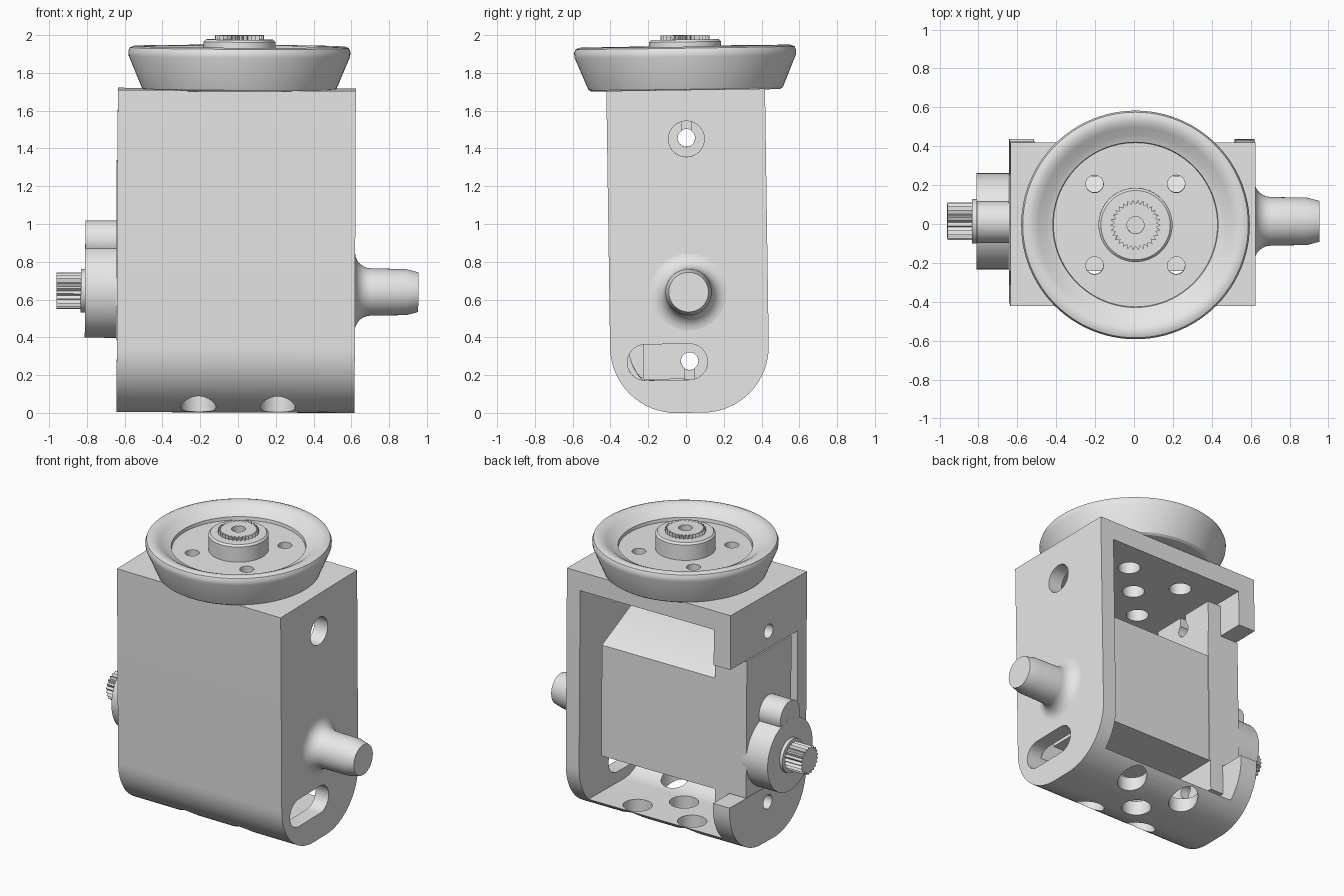
import bpy, bmesh, math
from mathutils import Matrix, Vector

cube = bpy.data.objects.get("Cube")
if cube:
    bpy.data.objects.remove(cube, do_unlink=True)

grey = bpy.data.materials.new("light_grey")
grey.use_nodes = True
grey.diffuse_color = (0.8, 0.8, 0.8, 1)
grey.node_tree.nodes["Principled BSDF"].inputs["Base Color"].default_value = (0.8, 0.8, 0.8, 1)
parts = []


def make(name, bm):
    bmesh.ops.recalc_face_normals(bm, faces=bm.faces)
    mesh = bpy.data.meshes.new(name)
    bm.to_mesh(mesh)
    bm.free()
    mesh.materials.append(grey)
    obj = bpy.data.objects.new(name, mesh)
    bpy.context.collection.objects.link(obj)
    return obj


def prism(name, points, axis, lo, hi):
    """Extrude a flat outline along x (points are y, z), or z (points are x, y)."""
    bm = bmesh.new()
    place = (lambda p, d: (d, p[0], p[1])) if axis == "x" else (lambda p, d: (p[0], p[1], d))
    face = bm.faces.new([bm.verts.new(place(p, lo)) for p in points])
    side = bmesh.ops.extrude_face_region(bm, geom=[face])["geom"]
    step = Vector((hi - lo, 0, 0)) if axis == "x" else Vector((0, 0, hi - lo))
    bmesh.ops.translate(bm, verts=[g for g in side if isinstance(g, bmesh.types.BMVert)], vec=step)
    return make(name, bm)


def lathe(name, profile, axis, centre=(0, 0, 0), steps=72):
    """Spin (radius, height) points round z, or round x."""
    bm = bmesh.new()
    verts = [bm.verts.new((r, 0, h)) for r, h in profile]
    edges = [bm.edges.new(pair) for pair in zip(verts, verts[1:])]
    bmesh.ops.spin(bm, geom=verts + edges, axis=(0, 0, 1), cent=(0, 0, 0),
                   angle=math.tau, steps=steps, use_duplicate=False)
    bmesh.ops.remove_doubles(bm, verts=bm.verts, dist=0.0001)
    if axis == "x":
        bm.transform(Matrix.Rotation(math.pi / 2, 4, "Y"))
    bm.transform(Matrix.Translation(centre))
    return make(name, bm)


def arc(cx, cy, r, start, end, n=16):
    angles = [math.radians(start + (end - start) * i / n) for i in range(n + 1)]
    return [(cx + r * math.cos(a), cy + r * math.sin(a)) for a in angles]


def circle(cx, cy, r, n=32):
    return arc(cx, cy, r, 0, 360, n)[:-1]


def rect(u0, u1, v0, v1):
    return [(u0, v0), (u1, v0), (u1, v1), (u0, v1)]


def star(cx, cy, r_out, r_in, teeth):
    pts = []
    for i in range(teeth * 2):
        a = math.pi * i / teeth
        r = r_in if i % 2 else r_out
        pts.append((cx + r * math.cos(a), cy + r * math.sin(a)))
    return pts


def cut(obj, cutters):
    bpy.context.view_layer.objects.active = obj
    for c in cutters:
        mod = obj.modifiers.new("cut", "BOOLEAN")
        mod.operation = "DIFFERENCE"
        mod.solver = "EXACT"
        mod.object = c
        bpy.ops.object.modifier_apply(modifier=mod.name)
        bpy.data.objects.remove(c, do_unlink=True)


def keep(obj):
    parts.append(obj)
    return obj


GRID = [(x, y) for x in (-0.21, 0.21) for y in (-0.21, 0.21)]
AXLE, SCREWS = 0.64, (0.27, 1.45)

# Bracket: rounded-bottom shell, open at the back
outline = arc(-0.07, 0.35, 0.35, 180, 270) + arc(0.07, 0.35, 0.35, 270, 360) + [(0.42, 1.71), (-0.42, 1.71)]
bracket = keep(prism("bracket", outline, "x", -0.643, 0.617))
cavity = arc(-0.07, 0.35, 0.25, 180, 270) + [(0.6, 0.10), (0.6, 1.58), (-0.32, 1.58)]
cutters = [prism("cavity", cavity, "x", -0.515, 0.515),
           prism("servo_notch", rect(-0.32, 0.6, 0.38, 1.335), "x", -0.8, -0.45)]
for z in SCREWS:
    cutters.append(prism("screw_hole", circle(0, z, 0.048), "x", -0.8, -0.45))
slot = arc(0, SCREWS[0], 0.095, -90, 90) + arc(-0.235, SCREWS[0], 0.095, 90, 270)
cutters.append(prism("access_slot", slot, "x", 0.46, 0.8))
cutters.append(prism("access_hole", circle(0, SCREWS[1], 0.095), "x", 0.46, 0.8))
for x, y in GRID + [(0, 0)]:
    cutters.append(prism("base_hole", circle(x, y, 0.093), "z", -0.2, 0.3))
    cutters.append(prism("top_hole", circle(x, y, 0.07), "z", 1.5, 1.75))
cut(bracket, cutters)

# Pivot pin with a flared foot
pin = [(0, -0.05), (0.21, -0.05), (0.21, 0)]
pin += [(0.21 - 0.085 * math.sin(math.radians(a)), 0.085 * (1 - math.cos(math.radians(a))))
        for a in range(15, 91, 15)]
pin += [(0.122, 0.27), (0.105, 0.336), (0, 0.336)]
keep(lathe("pivot_pin", pin, "x", (0.616, 0, AXLE), 48))

# Servo: motor case with one sloped end, gear case, mounting flange
motor = [(-0.245, 0.385), (0.24, 0.385), (0.24, 1.15), (-0.12, 1.33), (-0.245, 1.33)]
keep(prism("servo_motor_case", motor, "x", -0.42, 0.47))
keep(prism("servo_gear_case", rect(-0.245, 0.245, 0.385, 1.33), "x", -0.648, -0.405))
flange = keep(prism("servo_flange", rect(-0.245, 0.245, 0.175, 1.55), "x", -0.511, -0.41))
cutters = []
for z, end in zip(SCREWS, (0.1, 1.62)):
    cutters.append(prism("flange_hole", circle(0, z, 0.046), "x", -0.6, -0.3))
    cutters.append(prism("flange_notch", rect(-0.025, 0.025, min(z, end), max(z, end)), "x", -0.6, -0.3))
cut(flange, cutters)

# Servo gear housing and output shaft
keep(prism("gear_housing", circle(0, AXLE, 0.248, 64), "x", -0.813, -0.62))
keep(prism("idler_housing", circle(0, 0.905, 0.108, 40), "x", -0.812, -0.62))
keep(prism("shaft_collar", circle(0, AXLE, 0.115, 40), "x", -0.835, -0.8))
keep(prism("output_shaft", star(0, AXLE, 0.096, 0.08, 21), "x", -0.963, -0.82))

# Flared wheel with a recessed dish and a hub
wheel = [(0, 1.705), (0.50, 1.705), (0.515, 1.715), (0.586, 1.885), (0.588, 1.91), (0.58, 1.93),
         (0.56, 1.938), (0.53, 1.934), (0.50, 1.92), (0.46, 1.89), (0.425, 1.878),
         (0.422, 1.856), (0.19, 1.856), (0.19, 1.962), (0.178, 1.974), (0, 1.974)]
horn = keep(lathe("wheel", wheel, "z", steps=96))
cut(horn, [prism("wheel_hole", circle(x, y, 0.045), "z", 1.6, 2.1) for x, y in GRID]
    + [prism("hub_bore", circle(0, 0, 0.044), "z", 1.9, 2.1)])
spline = keep(prism("hub_spline", star(0, 0, 0.13, 0.108, 30), "z", 1.93, 1.997))
cut(spline, [prism("spline_bore", circle(0, 0, 0.044), "z", 1.9, 2.1)])

# Slight lean of the whole assembly, then edge-aware smooth shading
lean = (Matrix.Translation((0, 0.023, 0.003)) @ Matrix.Rotation(0.0145, 4, "X")
        @ Matrix.Rotation(0.004, 4, "Y"))
bpy.ops.object.select_all(action="DESELECT")
for obj in parts:
    obj.data.transform(lean)
    obj.select_set(True)
bpy.context.view_layer.objects.active = parts[0]
bpy.ops.object.shade_smooth_by_angle(angle=math.radians(30))
